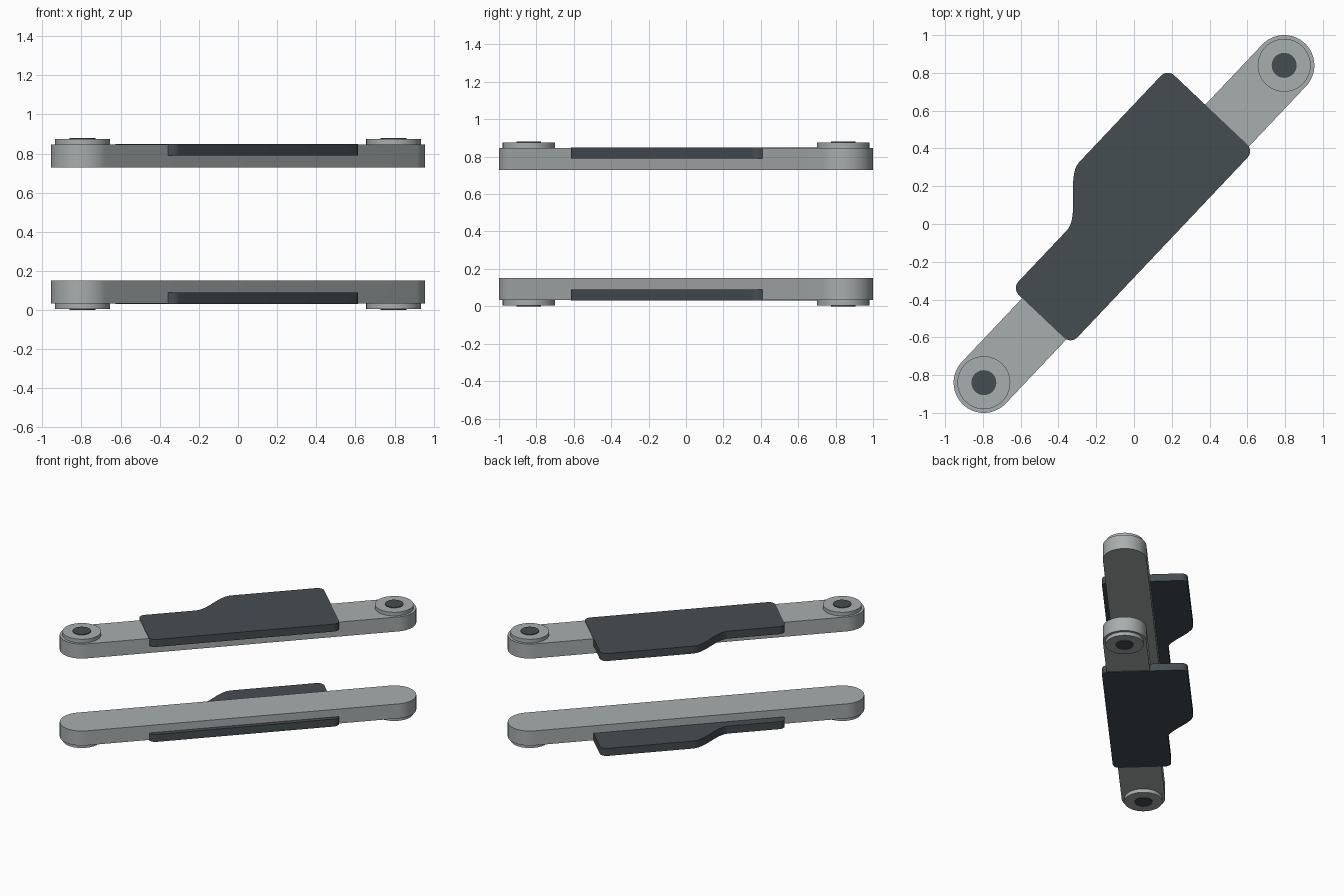
import bpy, bmesh
from math import atan2, cos, sin, pi, radians
from mathutils import Matrix, Vector

HEIGHT = 0.88
END = Vector((0.795, 0.84))
LENGTH = END.length
TURN = Matrix.Rotation(atan2(END.y, END.x), 4, 'Z')

cube = bpy.data.objects.get("Cube")
if cube:
    bpy.data.objects.remove(cube, do_unlink=True)


def material(name, color):
    mat = bpy.data.materials.new(name)
    mat.use_nodes = True
    mat.diffuse_color = color
    bsdf = next(n for n in mat.node_tree.nodes if n.type == 'BSDF_PRINCIPLED')
    bsdf.inputs["Base Color"].default_value = color
    return mat


light_grey = material("light_metal", (0.39, 0.42, 0.42, 1))
dark_grey = material("dark_slate", (0.06, 0.075, 0.085, 1))


def arc(cx, cy, r, start, end, steps):
    angles = [start + (end - start) * i / steps for i in range(steps + 1)]
    return [(cx + r * cos(a), cy + r * sin(a)) for a in angles]


def slab(name, outline, z0, z1, mat):
    """Extrude a counter-clockwise outline, laid along the diagonal."""
    bm = bmesh.new()
    face = bm.faces.new([bm.verts.new((x, y, z0)) for x, y in outline])
    top = bmesh.ops.extrude_face_region(bm, geom=[face])["geom"]
    verts = [g for g in top if isinstance(g, bmesh.types.BMVert)]
    bmesh.ops.translate(bm, verts=verts, vec=(0, 0, z1 - z0))
    bmesh.ops.transform(bm, matrix=TURN, verts=bm.verts)
    bmesh.ops.recalc_face_normals(bm, faces=bm.faces)
    mesh = bpy.data.meshes.new(name)
    bm.to_mesh(mesh)
    bm.free()
    mesh.materials.append(mat)
    obj = bpy.data.objects.new(name, mesh)
    bpy.context.collection.objects.link(obj)
    bpy.ops.object.select_all(action='DESELECT')
    obj.select_set(True)
    bpy.context.view_layer.objects.active = obj
    bpy.ops.object.shade_smooth_by_angle(angle=radians(35))
    return obj


# Bar outline: long strip with round ends
R = 0.16
bar = arc(LENGTH, 0, R, -pi / 2, pi / 2, 32) + arc(-LENGTH, 0, R, pi / 2, 1.5 * pi, 32)

# Plate outline: rounded corners and an S-curved step on one long edge
U0, U1, V0, V_LOW, V_HIGH, C = -0.692, 0.718, -0.195, 0.235, 0.436, 0.05
STEP0, STEP1, N = 0.04, -0.27, 20
plate = arc(U1 - C, V0 + C, C, -pi / 2, 0, 8)
plate += arc(U1 - C, V_HIGH - C, C, 0, pi / 2, 8)
for i in range(N + 1):
    t = i / N
    ease = t * t * (3 - 2 * t)
    plate.append((STEP0 + (STEP1 - STEP0) * t, V_HIGH + (V_LOW - V_HIGH) * ease))
plate += arc(U0 + C, V_LOW - C, C, pi / 2, pi, 8)
plate += arc(U0 + C, V0 + C, C, pi, 1.5 * pi, 8)


def disc(u, r):
    return arc(u, 0, r, 0, 2 * pi, 48)[:-1]


# Upper assembly faces up, lower assembly is its mirror image
for level in ("upper", "lower"):
    def part(name, outline, z0, z1, mat):
        if level == "lower":
            z0, z1 = HEIGHT - z1, HEIGHT - z0
        slab(f"{level}_{name}", outline, z0, z1, mat)

    part("bar", bar, 0.73, 0.846, light_grey)
    part("cover_plate", plate, 0.79, 0.85, dark_grey)
    for side, u in (("left", LENGTH), ("right", -LENGTH)):
        part(f"{side}_boss", disc(u, 0.14), 0.84, 0.875, light_grey)
        part(f"{side}_pin", disc(u, 0.066), 0.85, HEIGHT, dark_grey)
